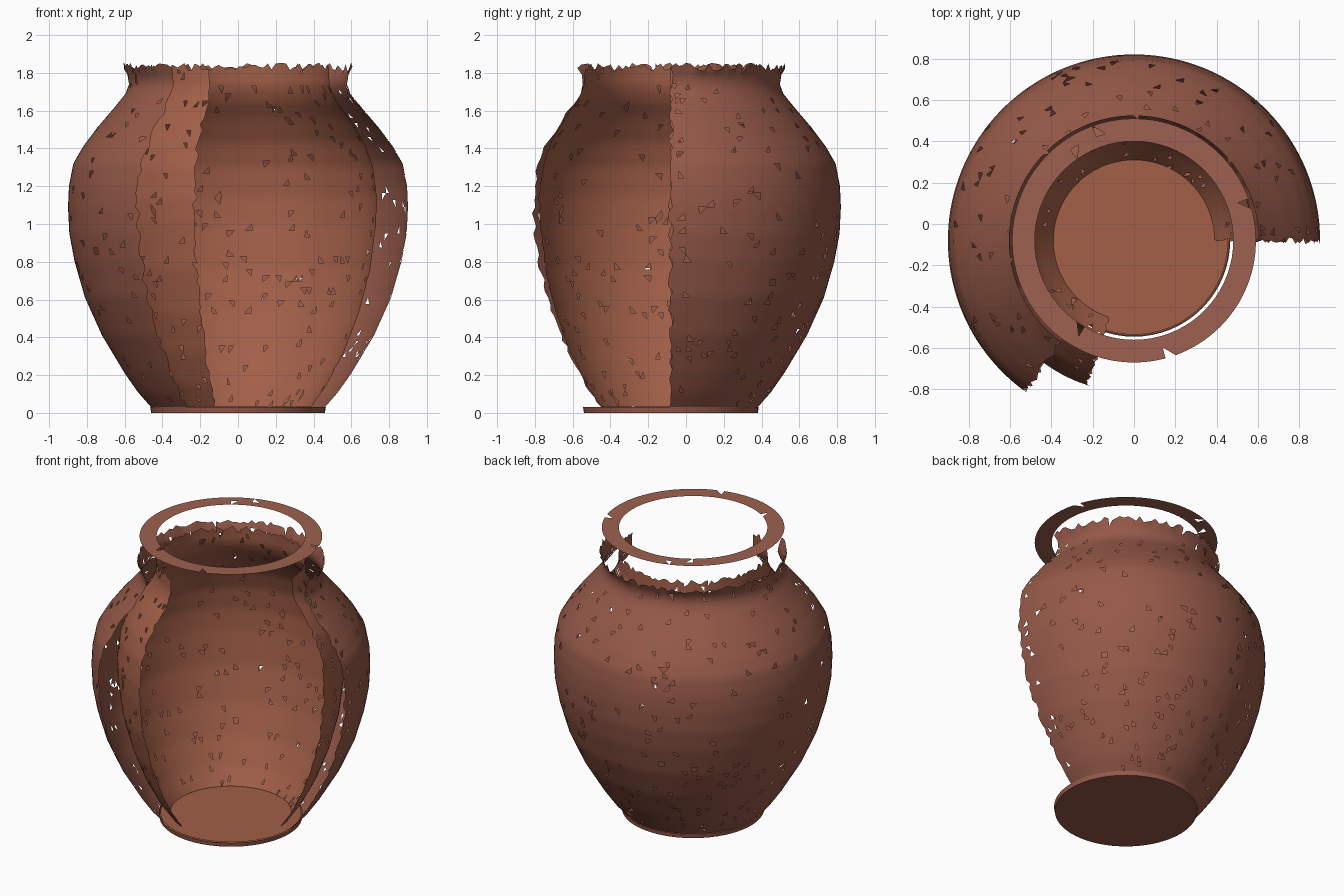
import bpy, bmesh, math, random

if "Cube" in bpy.data.objects:
    bpy.data.objects.remove(bpy.data.objects["Cube"])

random.seed(4)
CY = -0.08            # the pot axis sits slightly forward of the origin


def material(name, rgb):
    m = bpy.data.materials.new(name)
    m.diffuse_color = (*rgb, 1)
    m.use_nodes = True
    m.node_tree.nodes["Principled BSDF"].inputs["Base Color"].default_value = m.diffuse_color
    return m


CLAY = material("fired_clay", (0.30, 0.10, 0.065))
INNER = material("inner_clay", (0.36, 0.115, 0.065))
RIM = material("rim_clay", (0.34, 0.12, 0.08))


def resample(points, step):
    # even samples along a radius/height profile
    out = [points[0]]
    for a, b in zip(points, points[1:]):
        n = max(1, round(math.dist(a, b) / step))
        out += [(a[0] + (b[0] - a[0]) * i / n, a[1] + (b[1] - a[1]) * i / n)
                for i in range(1, n + 1)]
    return out


def shell(name, profile, start, end, mat, cols, chips=0.0, step=0.035, ragged=False,
          inward=False):
    # sweep a profile round the axis, with optional ragged edges and chipped holes
    rows = resample(profile, step)
    full = abs(end - start) >= 360
    count = cols if full else cols + 1
    bm = bmesh.new()
    grid = []
    for j, (r, z) in enumerate(rows):
        line = []
        for i in range(count):
            a = math.radians(start + (end - start) * i / cols)
            zz, rr = z, r
            if ragged:
                if i in (0, cols):
                    a += random.uniform(-0.02, 0.02)
                elif 0 < j < len(rows) - 1:
                    a += random.uniform(-0.008, 0.008)
                if j == len(rows) - 1:
                    zz += random.uniform(-0.025, 0.018)
            line.append(bm.verts.new((rr * math.cos(a), CY + rr * math.sin(a), zz)))
        grid.append(line)
    for j in range(len(rows) - 1):
        for i in range(cols):
            k = (i + 1) % count
            f = [grid[j][i], grid[j][k], grid[j + 1][k], grid[j + 1][i]]
            bm.faces.new(f[::-1] if inward else f)
    if chips:
        bmesh.ops.triangulate(bm, faces=bm.faces[:])
        bm.faces.ensure_lookup_table()
        holes = random.sample(bm.faces[:], int(len(bm.faces) * chips))
        bmesh.ops.delete(bm, geom=holes, context='FACES')
    finish(name, bm, mat)


def disc(name, radius, z, mat, flip=False):
    bm = bmesh.new()
    bmesh.ops.create_circle(bm, cap_ends=True, segments=64, radius=radius)
    bmesh.ops.translate(bm, verts=bm.verts[:], vec=(0, CY, z))
    bm.normal_update()
    for f in bm.faces:
        if (f.normal.z < 0) != flip:
            f.normal_flip()
    finish(name, bm, mat)


def finish(name, bm, mat):
    mesh = bpy.data.meshes.new(name)
    bm.to_mesh(mesh)
    bm.free()
    mesh.materials.append(mat)
    for p in mesh.polygons:
        p.use_smooth = True
    ob = bpy.data.objects.new(name, mesh)
    bpy.context.collection.objects.link(ob)


# outer wall: open at the front right
outer = [(0.46, 0.03), (0.53, 0.11), (0.60, 0.21), (0.72, 0.41), (0.81, 0.61),
         (0.865, 0.80), (0.893, 0.95), (0.90, 1.09), (0.895, 1.20), (0.872, 1.32),
         (0.82, 1.41), (0.745, 1.51), (0.66, 1.61), (0.595, 1.69), (0.577, 1.74),
         (0.585, 1.79), (0.605, 1.835)]
shell("outer_wall", outer, 0, 234, CLAY, 96, chips=0.025, ragged=True)

# inner wall: runs a little further round than the outer one
inner = [(0.39, 0.035), (0.47, 0.15), (0.56, 0.32), (0.64, 0.53), (0.70, 0.76),
         (0.73, 1.00), (0.735, 1.14), (0.715, 1.30), (0.67, 1.43), (0.59, 1.56),
         (0.52, 1.65), (0.485, 1.73), (0.48, 1.835)]
shell("inner_wall", inner, 0, 252, INNER, 96, chips=0.025, ragged=True, inward=True)

# base slab: complete circle
disc("base_underside", 0.46, 0.0, CLAY, flip=True)
shell("base_edge", [(0.46, 0.0), (0.465, 0.03)], 0, 360, CLAY, 64)
disc("inside_floor", 0.455, 0.03, INNER)

# flat rim ring, separated from the neck
shell("rim_ring", [(0.59, 2.0), (0.48, 2.0)], 0, 360, RIM, 72, chips=0.02, step=0.055)
